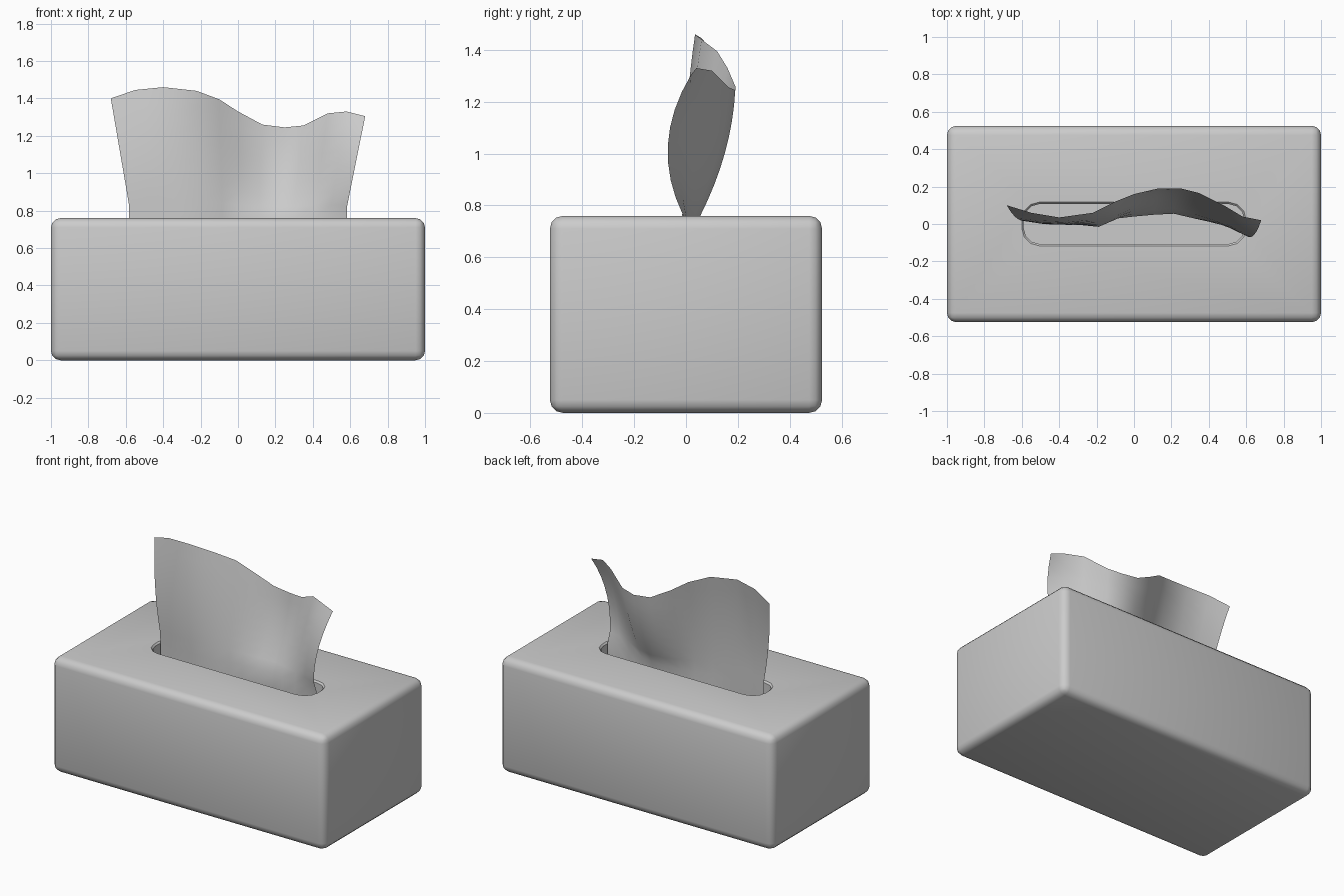
import bpy, bmesh, math

cube = bpy.data.objects.get("Cube")
if cube:
    bpy.data.objects.remove(cube, do_unlink=True)

grey = bpy.data.materials.new("plain grey")
grey.use_nodes = True
colour = (0.6, 0.6, 0.6, 1)
grey.diffuse_color = colour
grey.node_tree.nodes["Principled BSDF"].inputs["Base Color"].default_value = colour

LENGTH, DEPTH, HEIGHT = 2.0, 1.05, 0.76


def make_object(name, bm):
    """Turn a bmesh into a named grey object."""
    mesh = bpy.data.meshes.new(name)
    bm.to_mesh(mesh)
    bm.free()
    obj = bpy.data.objects.new(name, mesh)
    obj.data.materials.append(grey)
    bpy.context.collection.objects.link(obj)
    return obj


def shade(obj, angle):
    bpy.ops.object.select_all(action="DESELECT")
    bpy.context.view_layer.objects.active = obj
    obj.select_set(True)
    bpy.ops.object.shade_smooth_by_angle(angle=math.radians(angle))


def rounded_slot(half_x, half_y, radius, steps=3):
    """Outline of a rectangle with rounded corners."""
    points = []
    corners = [(1, 1), (-1, 1), (-1, -1), (1, -1)]
    for quarter, (sx, sy) in enumerate(corners):
        for i in range(steps + 1):
            a = math.pi / 2 * (quarter + i / steps)
            points.append((sx * (half_x - radius) + radius * math.cos(a),
                           sy * (half_y - radius) + radius * math.sin(a)))
    return points


# Box with softened edges
bm = bmesh.new()
bmesh.ops.create_cube(bm, size=1)
bmesh.ops.scale(bm, vec=(LENGTH, DEPTH, HEIGHT), verts=bm.verts)
bmesh.ops.translate(bm, vec=(0, 0, HEIGHT / 2), verts=bm.verts)
bmesh.ops.bevel(bm, geom=bm.edges[:], offset=0.05, segments=3,
                profile=0.5, affect="EDGES")
box = make_object("tissue_box", bm)

# Slot cutter, flared slightly at the rim
bm = bmesh.new()
rings = []
for z, grow in [(-0.12, 0), (-0.01, 0), (0, 0.01), (0.1, 0.01)]:
    outline = rounded_slot(0.59 + grow, 0.107 + grow, 0.085 + grow)
    rings.append([bm.verts.new((x, y, HEIGHT + z)) for x, y in outline])
for low, high in zip(rings, rings[1:]):
    for i in range(len(low)):
        j = (i + 1) % len(low)
        bm.faces.new((low[i], low[j], high[j], high[i]))
bm.faces.new(rings[0][::-1])
bm.faces.new(rings[-1])
cutter = make_object("slot_cutter", bm)
cut = box.modifiers.new("slot", "BOOLEAN")
cut.object = cutter
cut.solver = "EXACT"
bpy.context.view_layer.objects.active = box
bpy.ops.object.modifier_apply(modifier=cut.name)
bpy.data.objects.remove(cutter, do_unlink=True)
shade(box, 40)

# Tissue columns: top x, top z, then depth at top, middle and base
columns = [
    (-0.68, 1.4, 0.1, 0.03, 0.02),
    (-0.55, 1.445, 0.06, 0.01, 0),
    (-0.4, 1.46, 0.035, 0, 0),
    (-0.22, 1.44, 0.06, 0.015, -0.015),
    (-0.1, 1.395, 0.12, 0.06, 0.03),
    (0.0, 1.33, 0.16, 0.1, 0.04),
    (0.13, 1.26, 0.19, 0.14, 0.05),
    (0.25, 1.245, 0.19, 0.15, 0.055),
    (0.35, 1.255, 0.165, 0.12, 0.035),
    (0.48, 1.32, 0.1, 0.04, 0.01),
    (0.58, 1.33, 0.04, -0.02, 0),
    (0.68, 1.305, 0.02, -0.07, -0.01),
]
ROWS = 8
bm = bmesh.new()
sheet = []
for x, top, y_top, y_mid, y_base in columns:
    # The lowest point tucks into the slot
    strip = [bm.verts.new((x * 0.855, y_base, HEIGHT - 0.1))]
    for row in range(ROWS + 1):
        t = row / ROWS
        flare = 0.855 + 0.145 * max(0, t - 0.1) / 0.9
        # Smooth curve through the three depths
        y = (y_base * (1 - t) * (1 - 2 * t) + y_mid * 4 * t * (1 - t)
             + y_top * t * (2 * t - 1))
        strip.append(bm.verts.new((x * flare, y, HEIGHT + (top - HEIGHT) * t)))
    sheet.append(strip)
for a, b in zip(sheet, sheet[1:]):
    for i in range(len(a) - 1):
        bm.faces.new((a[i], b[i], b[i + 1], a[i + 1]))
tissue = make_object("tissue", bm)
shade(tissue, 80)
